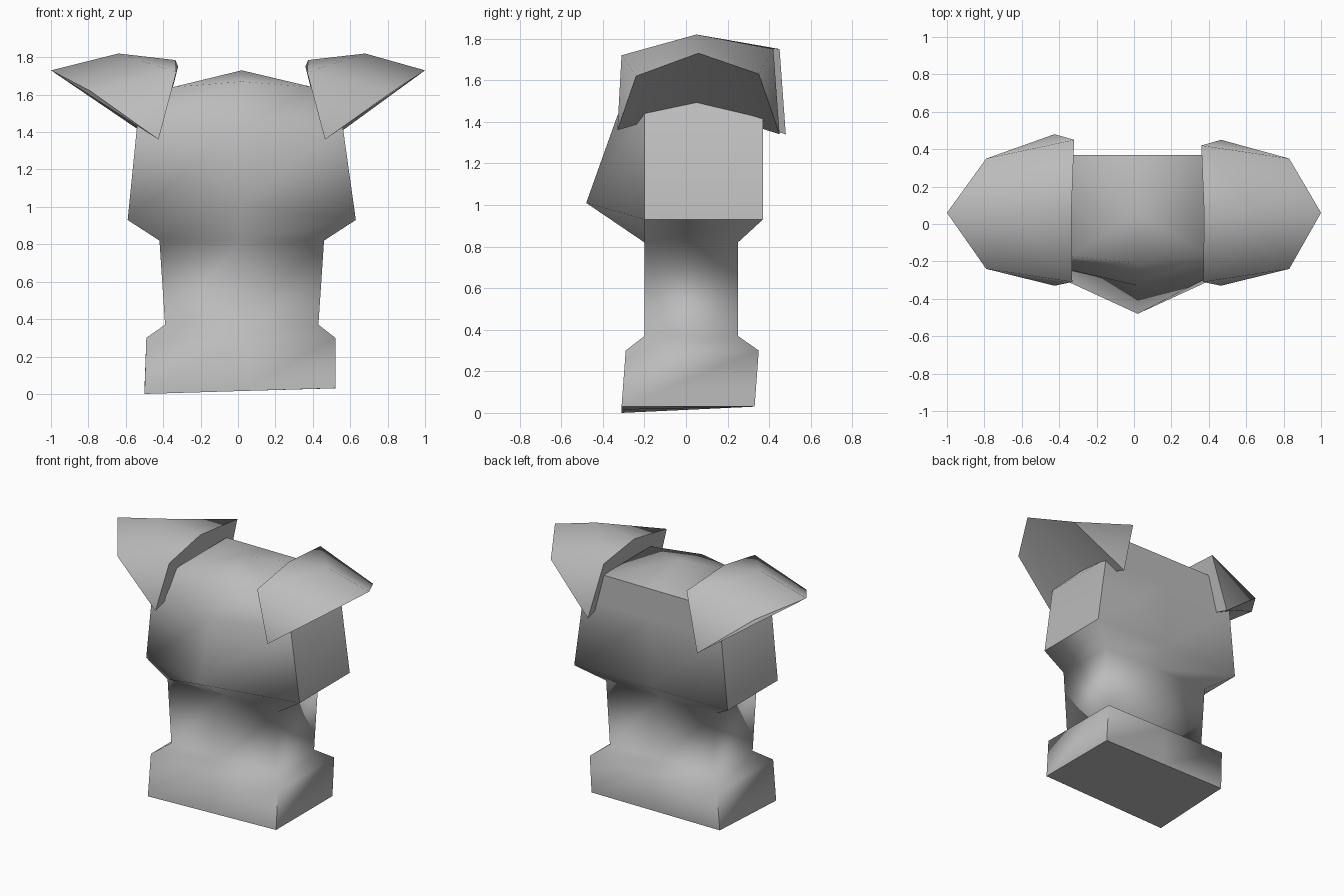
import bpy
import bmesh
import math

cube = bpy.data.objects.get("Cube")
if cube:
    bpy.data.objects.remove(cube, do_unlink=True)

# One plain grey for the whole model
grey = bpy.data.materials.new("plain grey")
grey.use_nodes = True
colour = (0.5, 0.5, 0.5, 1)
grey.diffuse_color = colour
grey.node_tree.nodes["Principled BSDF"].inputs["Base Color"].default_value = colour


def finish(name, bm, angle):
    bmesh.ops.recalc_face_normals(bm, faces=bm.faces)
    mesh = bpy.data.meshes.new(name)
    bm.to_mesh(mesh)
    bm.free()
    mesh.materials.append(grey)
    obj = bpy.data.objects.new(name, mesh)
    bpy.context.collection.objects.link(obj)
    bpy.ops.object.select_all(action='DESELECT')
    obj.select_set(True)
    bpy.context.view_layer.objects.active = obj
    bpy.ops.object.shade_smooth_by_angle(angle=math.radians(angle))
    return obj


def ring(bm, left, right, front, back, z, nose=None, nose_z=None):
    """Rectangular section with a movable point in the middle of the front."""
    nose = front if nose is None else nose
    nose_z = z if nose_z is None else nose_z
    points = [(left, front, z), (0.02, nose, nose_z), (right, front, z),
              (right, back, z), (0.02, back, z), (left, back, z)]
    return [bm.verts.new(p) for p in points]


# Torso: hips, waist, pointed chest and sloping shoulders
bm = bmesh.new()
rings = [
    ring(bm, -0.50, 0.52, -0.31, 0.33, 0.02),
    ring(bm, -0.49, 0.52, -0.29, 0.35, 0.30),
    ring(bm, -0.39, 0.43, -0.20, 0.25, 0.37),
    ring(bm, -0.42, 0.46, -0.20, 0.25, 0.82),
    ring(bm, -0.59, 0.63, -0.20, 0.37, 0.93, -0.48, 1.01),
    ring(bm, -0.54, 0.56, -0.20, 0.37, 1.43, -0.33, 1.43),
    ring(bm, -0.35, 0.40, -0.17, 0.37, 1.64, -0.21, 1.67),
]
for low, high in zip(rings, rings[1:]):
    for i in range(6):
        j = (i + 1) % 6
        bm.faces.new((low[i], low[j], high[j], high[i]))
bm.faces.new(rings[0])
peak = bm.verts.new((0.02, 0.05, 1.73))
for i in range(6):
    bm.faces.new((rings[-1][i], rings[-1][(i + 1) % 6], peak))
# Slightly tilted underside
for v in rings[0]:
    v.co.z = 0.015 + 0.03 * v.co.x
    if v.co.y > 0:
        v.co.z = 0.03
finish("torso", bm, 60)


# Shoulder pads: a ridged roof narrowing to a point outside
def shoulder_pad(name, side, shift, back):
    bm = bmesh.new()

    def point(x, y, z):
        return bm.verts.new((side * x + shift, y, z))

    front_top = point(0.35, -0.31, 1.72)
    mid_top = point(0.355, 0.05, 1.785)
    back_top = point(0.34, back - 0.03, 1.75)
    front_low = point(0.445, -0.33, 1.36)
    mid_low = point(0.445, 0.05, 1.47)
    back_low = point(0.445, back, 1.34)
    crest = point(0.66, 0.05, 1.82)
    front_out = point(0.81, -0.24, 1.62)
    back_out = point(0.81, 0.35, 1.63)
    tip = point(1.0 - side * shift, 0.06, 1.73)
    for face in (
        (front_top, mid_top, crest), (front_top, crest, front_out),
        (crest, tip, front_out), (mid_top, back_top, crest),
        (back_top, back_out, crest), (crest, back_out, tip),
        (front_top, front_out, front_low), (back_top, back_low, back_out),
        (front_low, front_out, tip, mid_low), (back_low, mid_low, tip, back_out),
        (front_top, front_low, mid_low, mid_top),
        (back_top, mid_top, mid_low, back_low),
    ):
        bm.faces.new(face)
    finish(name, bm, 60)


shoulder_pad("left_shoulder_pad", 1, 0.02, 0.45)
shoulder_pad("right_shoulder_pad", -1, 0.02, 0.48)
